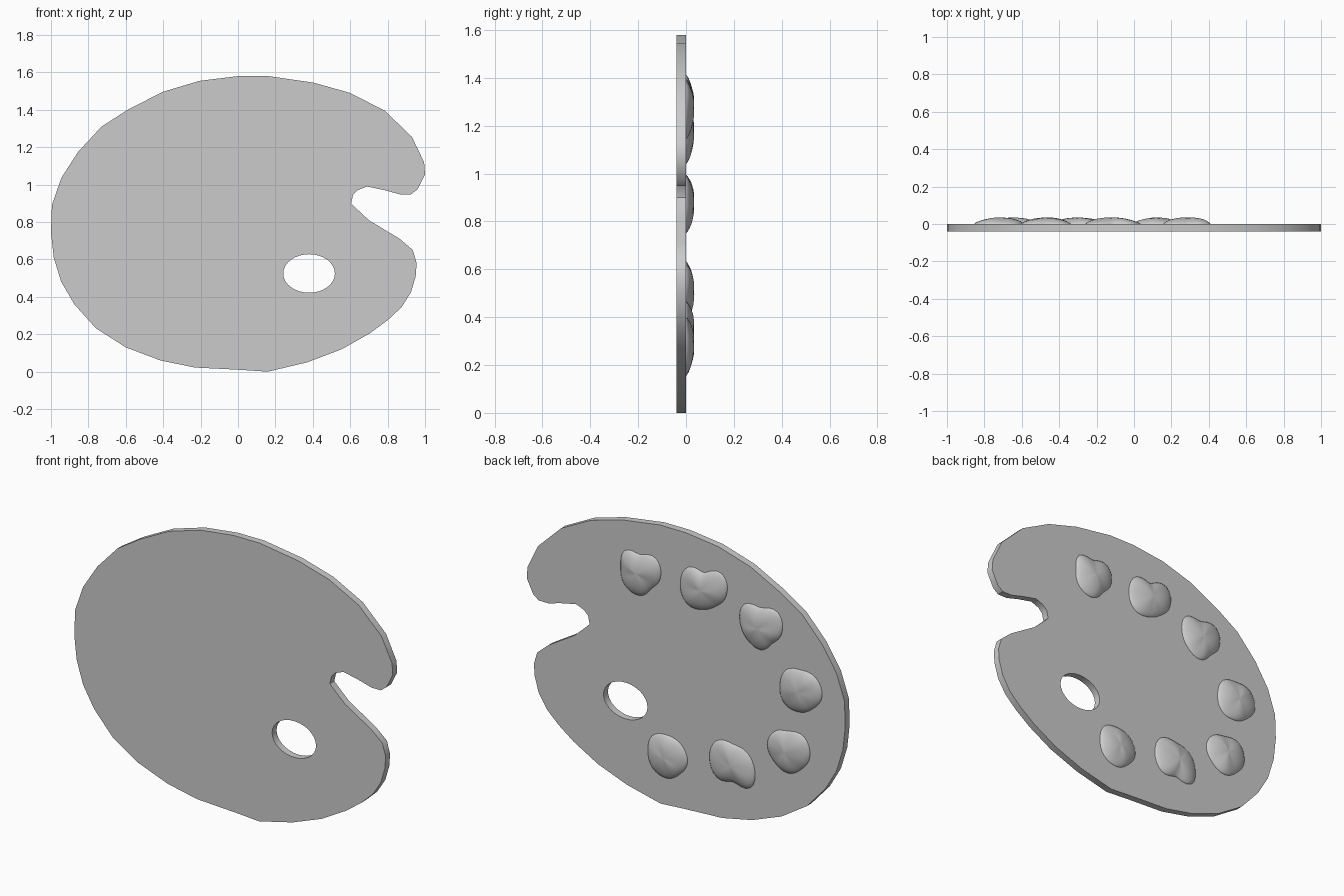
import bpy, bmesh, math
from math import sin, cos, pi

if "Cube" in bpy.data.objects:
    bpy.data.objects.remove(bpy.data.objects["Cube"])


def smooth(obj, angle):
    bpy.ops.object.select_all(action='DESELECT')
    obj.select_set(True)
    bpy.context.view_layer.objects.active = obj
    bpy.ops.object.shade_smooth_by_angle(angle=math.radians(angle))


# Palette board: flat outline with a thumb hole, extruded 0.04 thick
outline = [
    (0, 1.58), (.165, 1.58), (.405, 1.545), (.6, 1.49), (.785, 1.395), (.93, 1.255),
    (.995, 1.12), (1, 1.055), (.96, .975), (.925, .948), (.865, .948), (.785, .97),
    (.69, .99), (.64, .97), (.615, .945), (.605, .9), (.635, .87), (.7, .81),
    (.865, .71), (.935, .65), (.955, .58), (.95, .51), (.925, .425), (.875, .345),
    (.8, .275), (.705, .205), (.555, .12), (.37, .05), (.16, 0), (.01, .01),
    (-.23, .022), (-.415, .06), (-.6, .13), (-.76, .232), (-.875, .36), (-.945, .48),
    (-.985, .61), (-1, .745), (-.995, .89), (-.945, 1.035), (-.855, 1.175),
    (-.73, 1.31), (-.59, 1.4), (-.405, 1.495), (-.205, 1.555)]
hole = [(.38 + .138 * cos(2 * pi * i / 32), .525 + .103 * sin(2 * pi * i / 32)) for i in range(32)]

curve = bpy.data.curves.new("palette_board", 'CURVE')
curve.dimensions = '2D'
curve.fill_mode = 'BOTH'
curve.extrude = .02
for loop in (outline, hole):
    s = curve.splines.new('POLY')
    s.points.add(len(loop) - 1)
    for p, (x, z) in zip(s.points, loop):
        p.co = (x, z, 0, 1)
    s.use_cyclic_u = True
board = bpy.data.objects.new("palette_board", curve)
bpy.context.collection.objects.link(board)
board.rotation_euler.x = pi / 2
board.location.y = -.02
board.select_set(True)
bpy.context.view_layer.objects.active = board
bpy.ops.object.convert(target='MESH')
board = bpy.context.object
bm = bmesh.new()
bm.from_mesh(board.data)
bmesh.ops.remove_doubles(bm, verts=bm.verts, dist=1e-4)
bmesh.ops.recalc_face_normals(bm, faces=bm.faces)
bm.to_mesh(board.data)
bm.free()
smooth(board, 35)


def radius_at(radii, a):
    """Smooth closed interpolation of eight radii."""
    n = len(radii)
    f = a / (2 * pi) * n
    i = int(f)
    t = f - i
    p0, p1, p2, p3 = (radii[(i + k) % n] for k in (-1, 0, 1, 2))
    return .5 * (2 * p1 + (p2 - p0) * t + (2 * p0 - 5 * p1 + 4 * p2 - p3) * t * t
                 + (3 * p1 - p0 - 3 * p2 + p3) * t ** 3)


def paint_blob(index, cx, cz, radii, segs=32):
    """Lumpy dome on the back face, outlined by radii seen from the back."""
    bm = bmesh.new()
    rings = []
    for t, sunk in ((1, True), (1, False), (.95, False), (.85, False), (.7, False),
                    (.52, False), (.34, False), (.16, False)):
        ring = []
        for k in range(segs):
            a = 2 * pi * k / segs
            r = radius_at(radii, a) * t
            bump = .004 * t * sin(3 * a + index * 1.7) + .002 * t * sin(5 * a + index)
            y = -.004 if sunk else (.034 + bump) * (1 - t ** 2.2) ** .75
            ring.append(bm.verts.new((cx - r * cos(a), y, cz + r * sin(a))))
        rings.append(ring)
    for lo, hi in zip(rings, rings[1:]):
        for k in range(segs):
            j = (k + 1) % segs
            bm.faces.new((lo[k], lo[j], hi[j], hi[k]))
    tip = bm.verts.new((cx, .034, cz))
    for k in range(segs):
        bm.faces.new((rings[-1][k], rings[-1][(k + 1) % segs], tip))
    bm.faces.new(rings[0])
    bmesh.ops.recalc_face_normals(bm, faces=bm.faces)
    name = f"paint_blob_{index + 1}"
    mesh = bpy.data.meshes.new(name)
    bm.to_mesh(mesh)
    bm.free()
    obj = bpy.data.objects.new(name, mesh)
    bpy.context.collection.objects.link(obj)
    smooth(obj, 60)


# Seven dabs of paint: centre x, centre z, radii every 45 degrees
blobs = [
    (.29, 1.28, (.13, .145, .10, .135, .12, .137, .135, .105)),
    (-.114, 1.291, (.14, .162, .093, .14, .15, .157, .117, .108)),
    (-.468, 1.17, (.134, .156, .11, .145, .13, .125, .13, .105)),
    (-.72, .879, (.135, .135, .115, .13, .13, .145, .126, .115)),
    (-.64, .516, (.138, .145, .11, .12, .13, .123, .13, .12)),
    (-.297, .345, (.135, .125, .115, .15, .15, .145, .10, .15)),
    (.12, .28, (.13, .127, .12, .13, .12, .128, .126, .115))]
for i, (cx, cz, radii) in enumerate(blobs):
    paint_blob(i, cx, cz, radii)
